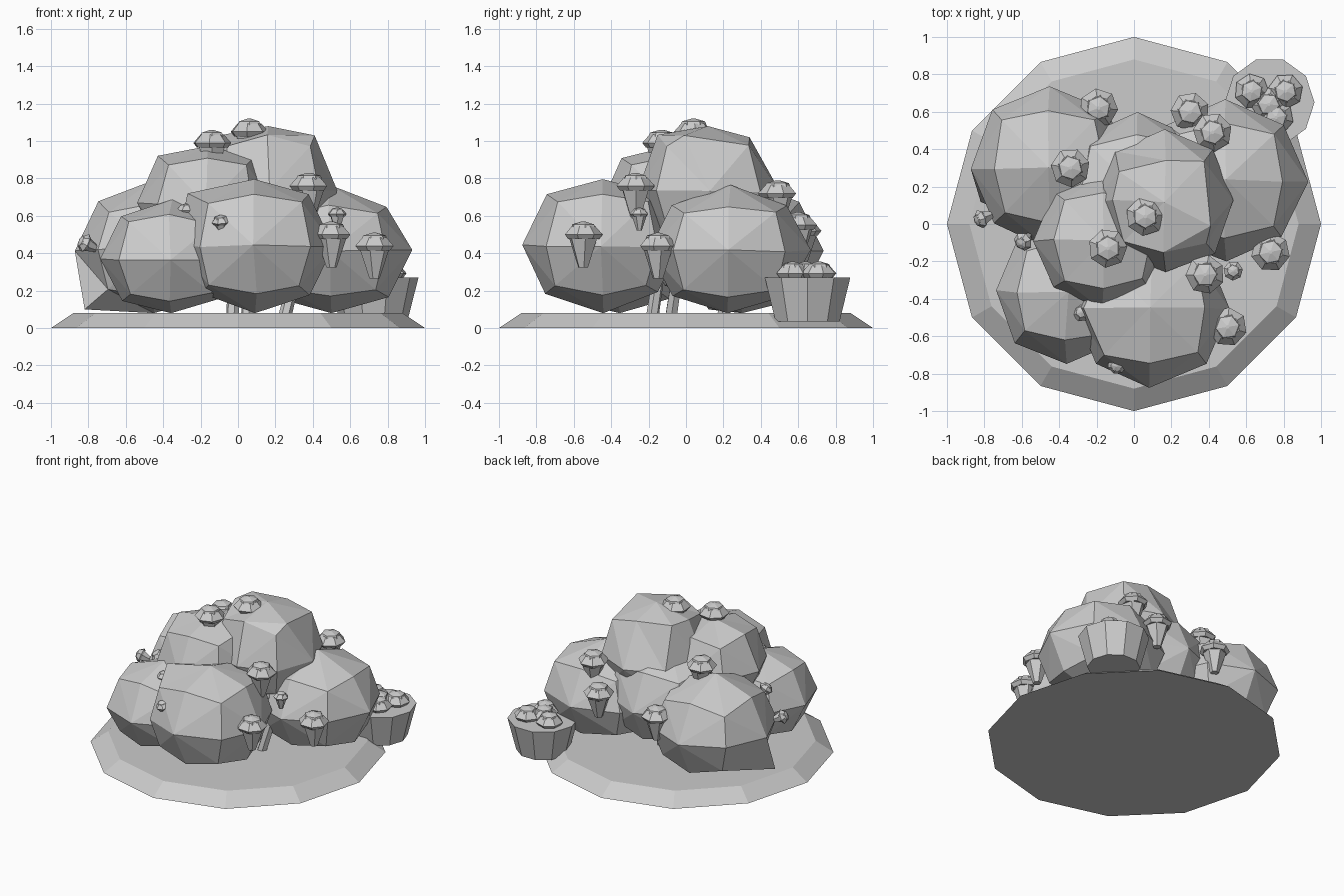
import bpy, bmesh, math, random
from mathutils import Vector

random.seed(4)
if "Cube" in bpy.data.objects:
    bpy.data.objects.remove(bpy.data.objects["Cube"])

grey = bpy.data.materials.new("plain_grey")
grey.use_nodes = True
grey.diffuse_color = (0.6, 0.6, 0.6, 1)
bsdf = next(n for n in grey.node_tree.nodes if n.type == 'BSDF_PRINCIPLED')
bsdf.inputs["Base Color"].default_value = (0.6, 0.6, 0.6, 1)


def finish(bm, name):
    bmesh.ops.recalc_face_normals(bm, faces=bm.faces[:])
    mesh = bpy.data.meshes.new(name)
    bm.to_mesh(mesh)
    bm.free()
    mesh.materials.append(grey)
    obj = bpy.data.objects.new(name, mesh)
    bpy.context.collection.objects.link(obj)
    return obj


def lathe(name, profile, sides, loc=(0, 0, 0), turn=0.0, axis=(0, 0, 1), size=1.0):
    """Closed flat-sided turned shape from (radius, height) pairs."""
    bm = bmesh.new()
    rings = []
    for r, z in profile:
        angles = [turn + math.tau * i / sides for i in range(sides)]
        rings.append([bm.verts.new((r * math.cos(a), r * math.sin(a), z)) for a in angles])
    for low, high in zip(rings, rings[1:]):
        for i in range(sides):
            j = (i + 1) % sides
            bm.faces.new((low[i], low[j], high[j], high[i]))
    bm.faces.new(rings[0][::-1])
    bm.faces.new(rings[-1])
    obj = finish(bm, name)
    obj.location = loc
    obj.scale = (size,) * 3
    obj.rotation_euler = Vector(axis).to_track_quat('Z', 'Y').to_euler()
    return obj


def foliage(name, centre, radius, height, shoulder=1.0, pulls={}, floor=0.08, jitter=0.01):
    """Chunky leaf clump: a rounded cube. Shoulder lifts the rim of its top,
    and pulls moves chosen corners to a given point."""
    bm = bmesh.new()
    bmesh.ops.create_cube(bm, size=2)
    bmesh.ops.subdivide_edges(bm, edges=bm.edges[:], cuts=1, use_grid_fill=True)
    for v in bm.verts:
        corner = tuple(round(c) for c in v.co)
        p = v.co.normalized()
        lift = shoulder if 0.1 < p.z < 0.9 else 1.0
        p = Vector((p.x * radius, p.y * radius, p.z * height * lift))
        p += Vector(random.uniform(-jitter, jitter) for _ in range(3))
        p += Vector(centre)
        p.z = max(p.z, floor)
        v.co = pulls.get(corner, p)
    bmesh.ops.triangulate(bm, faces=bm.faces[:])
    return finish(bm, name)


def acorn(name, loc, axis=(0, 0, 1), size=1.0):
    """Tapered nut below a faceted cap with a small raised crown."""
    turn = random.uniform(0, 1)
    lathe(name + "_nut", [(0.028, -0.155), (0.083, 0.01)], 6, loc, turn, axis, size)
    lathe(name + "_cap", [(0.085, -0.005), (0.105, 0.02), (0.065, 0.065)],
          7, loc, turn, axis, size)
    lathe(name + "_crown", [(0.07, 0.055), (0.062, 0.075), (0.01, 0.09)],
          6, loc, turn, axis, size)


# Ground slab
lathe("ground_slab", [(1.0, 0), (0.88, 0.08)], 12)

# Leaf clumps
foliage("front_clump", (0.09, -0.45, 0.44), 0.42, 0.36, 1.1,
        {(-1, 0, 1): (-0.27, -0.45, 0.72)})
foliage("front_left_clump", (-0.36, -0.36, 0.37), 0.38, 0.31, 1.08)
foliage("back_left_clump", (-0.45, 0.3, 0.42), 0.43, 0.36, 1.0,
        {(-1, 0, -1): (-0.82, 0.12, 0.1)})
foliage("right_clump", (0.49, 0.23, 0.41), 0.435, 0.35)
foliage("back_clump", (0.02, 0.18, 0.48), 0.42, 0.36, floor=0.14)
foliage("upper_left_clump", (-0.17, -0.09, 0.66), 0.36, 0.31, 1.18)
foliage("top_clump", (0.16, 0.12, 0.73), 0.38, 0.34, 1.22,
        {(1, 0, 1): (0.41, -0.01, 1.03), (-1, 1, 1): (-0.08, 0.28, 1.03),
         (0, 1, 1): (0.17, 0.34, 1.02)})

# Leaning stems under the leaves
for i, (x, y) in enumerate([(0.25, -0.08), (-0.03, -0.18), (0.05, 0.2)]):
    lathe("stem_%d" % i, [(0.035, 0), (0.03, 0.35)], 6, (x, y, 0.06),
          axis=(0.25 if x > 0.2 else 0.04, 0.15, 1))

# Acorns resting on the leaves
spots = [(0.06, 0.04, 1.03), (-0.14, -0.13, 0.97), (-0.19, 0.62, 0.5),
         (-0.34, 0.3, 0.79), (0.3, 0.6, 0.53), (0.42, 0.49, 0.7),
         (0.38, -0.27, 0.74), (0.5, -0.55, 0.48), (0.73, -0.15, 0.42)]
for i, spot in enumerate(spots):
    acorn("acorn_%d" % i, spot)

# Small acorns half buried in the sides
buried = [((-0.09, -0.75, 0.56), (-0.1, -0.25, 1)),
          ((-0.81, 0.03, 0.45), (-1, -0.4, 0.5)),
          ((-0.59, -0.09, 0.55), (-0.5, -0.5, 1)),
          ((0.53, -0.25, 0.6), (0, 0, 1)),
          ((-0.28, -0.47, 0.62), (0, 0, 1))]
for i, (spot, axis) in enumerate(buried):
    acorn("buried_acorn_%d" % i, spot, axis, 0.5)

# Basket filled with acorns
lathe("basket", [(0.18, 0.035), (0.24, 0.27)], 10, (0.725, 0.65, 0))
for i, (x, y) in enumerate([(0.63, 0.71), (0.81, 0.71), (0.72, 0.64), (0.76, 0.57)]):
    acorn("basket_acorn_%d" % i, (x, y, 0.275), size=0.9)
